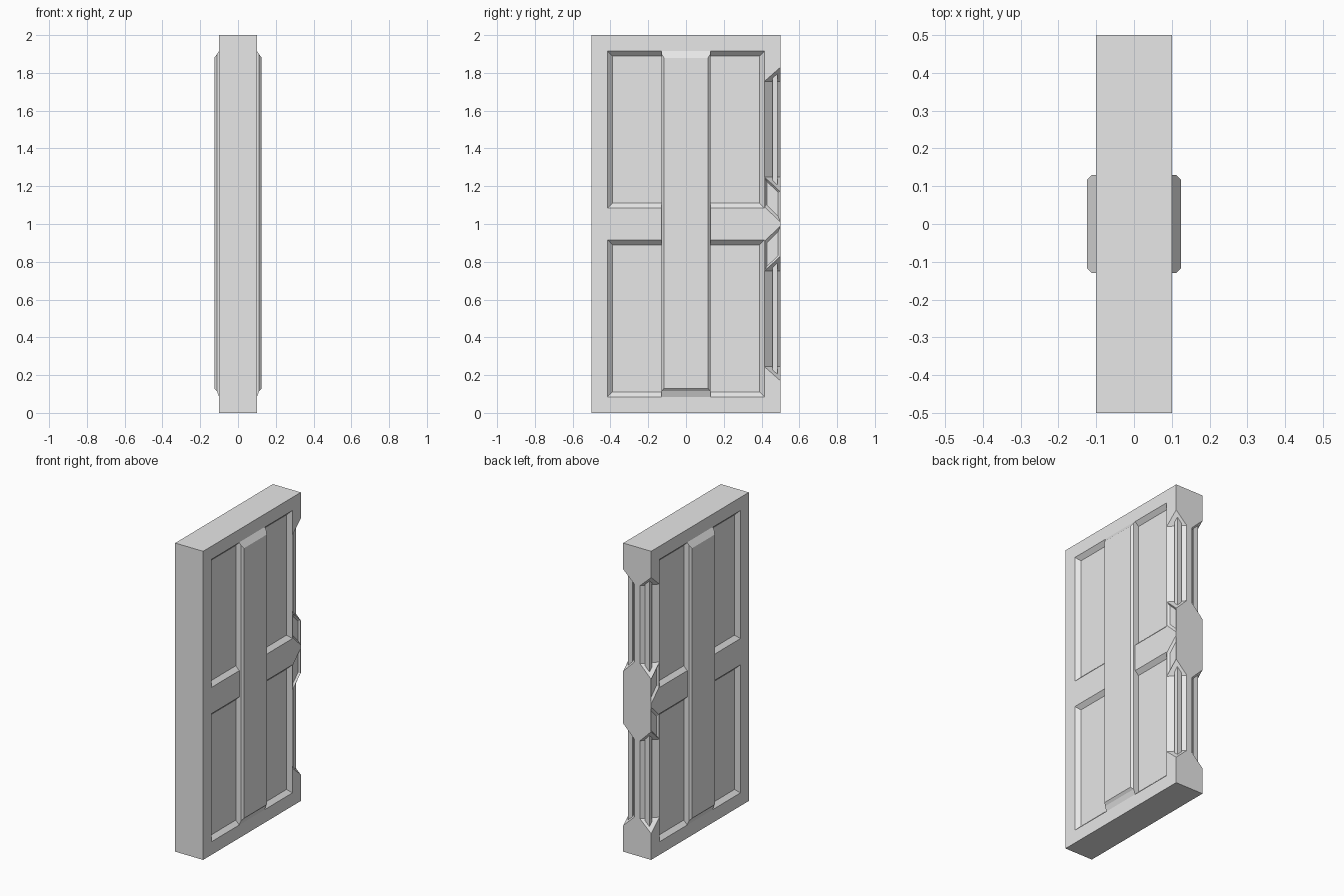
import bpy
import bmesh
from mathutils import Vector

cube = bpy.data.objects.get("Cube")
if cube:
    bpy.data.objects.remove(cube, do_unlink=True)

grey = bpy.data.materials.new("plain_grey")
grey.use_nodes = True
COLOR = (0.8, 0.8, 0.8, 1)
grey.diffuse_color = COLOR
grey.node_tree.nodes["Principled BSDF"].inputs["Base Color"].default_value = COLOR


def add_object(name, bm):
    bmesh.ops.recalc_face_normals(bm, faces=bm.faces)
    mesh = bpy.data.meshes.new(name)
    bm.to_mesh(mesh)
    bm.free()
    mesh.materials.append(grey)
    obj = bpy.data.objects.new(name, mesh)
    bpy.context.collection.objects.link(obj)
    return obj


def prism(start, offset):
    """Extrude a closed outline along a vector."""
    bm = bmesh.new()
    face = bm.faces.new([bm.verts.new(p) for p in start])
    new = bmesh.ops.extrude_face_region(bm, geom=[face])["geom"]
    bmesh.ops.translate(bm, vec=offset, verts=[v for v in new if isinstance(v, bmesh.types.BMVert)])
    return bm


def box(lo, hi):
    (x0, y0, z0), (x1, y1, z1) = lo, hi
    return prism([(x0, y0, z0), (x1, y0, z0), (x1, y1, z0), (x0, y1, z0)], (0, 0, z1 - z0))


def recess(outer, inner, depth, side, flip):
    """Tapered cutter for a sunk panel, carried on past the surface."""
    bm = bmesh.new()
    for o, i in zip(outer, inner):
        o, i = Vector(o), Vector(i)
        for p, x in ((i, 0.1 - depth), (o * 2 - i, 0.1 + depth)):
            bm.verts.new((side * x, p.x, 1 + flip * p.y))
    bmesh.ops.convex_hull(bm, input=bm.verts)
    return bm


def corner_cut(side, flip):
    """Stopped chamfer along an upright edge, with sloping ends."""
    a, b, c = Vector((0.1, 0.415)), Vector((0.02, 0.5)), Vector((0.1, 0.5))
    along = b - a
    normal = Vector((along.y, -along.x)).normalized()
    reach = (c - a).dot(normal)
    bm = bmesh.new()
    for t in (-0.5, 1.5):
        for k in (0, 1.6):
            p = a + along * t + normal * reach * k
            for z in (0.25 - 0.08 * k, 0.755 + 0.075 * k):
                bm.verts.new((side * p.x, p.y, 1 + flip * z))
    bmesh.ops.convex_hull(bm, input=bm.verts)
    return bm


# Main slab
slab = add_object("door_slab", box((-0.1, -0.5, 0), (0.1, 0.5, 2)))

# Cutters for sunk panels, chamfered edges and small skewed panels
cutters = []
panel_out = [(-0.415, 0.085), (0.415, 0.085), (0.415, 0.915), (-0.415, 0.915)]
panel_in = [(-0.39, 0.11), (0.39, 0.11), (0.39, 0.89), (-0.39, 0.89)]
skew_out = [(0.418, 0.09), (0.499, 0.012), (0.499, 0.17), (0.418, 0.245)]
skew_in = [(0.428, 0.1), (0.488, 0.04), (0.488, 0.167), (0.428, 0.225)]
for side in (-1, 1):
    for flip in (-1, 1):
        cutters.append(add_object("panel_cutter", recess(panel_out, panel_in, 0.025, side, flip)))
        cutters.append(add_object("edge_cutter", corner_cut(side, flip)))
        cutters.append(add_object("skew_cutter", recess(skew_out, skew_in, 0.012, side, flip)))

for cutter in cutters:
    cutter.hide_render = True
    mod = slab.modifiers.new("cut", "BOOLEAN")
    mod.operation = "DIFFERENCE"
    mod.solver = "EXACT"
    mod.object = cutter
bpy.context.view_layer.update()
carved = bpy.data.meshes.new_from_object(slab.evaluated_get(bpy.context.evaluated_depsgraph_get()))
slab.modifiers.clear()
slab.data = carved
for cutter in cutters:
    bpy.data.objects.remove(cutter, do_unlink=True)

# Raised centre boards with chamfered long edges
profile = [(0.06, 0.085), (0.1, 0.085), (0.112, 0.115), (0.125, 0.13),
           (0.125, 1.88), (0.1, 1.917), (0.06, 1.917)]
for side, label in ((1, "left"), (-1, "right")):
    bm = prism([(side * x, -0.13, z) for x, z in profile], (0, 0.26, 0))
    long_edges = [e for e in bm.edges
                  if all(abs(v.co.x) > 0.124 for v in e.verts) and e.calc_length() > 1]
    bmesh.ops.bevel(bm, geom=long_edges, offset=0.014, segments=1, affect="EDGES")
    add_object(label + "_centre_board", bm)

    # Slim rods standing in the chamfered edges
    for flip, level in ((1, "upper"), (-1, "lower")):
        lo, hi = sorted((1 + flip * 0.2, 1 + flip * 0.8))
        add_object(f"{label}_{level}_rod", box((side * 0.045, 0.458, lo), (side * 0.078, 0.485, hi)))
